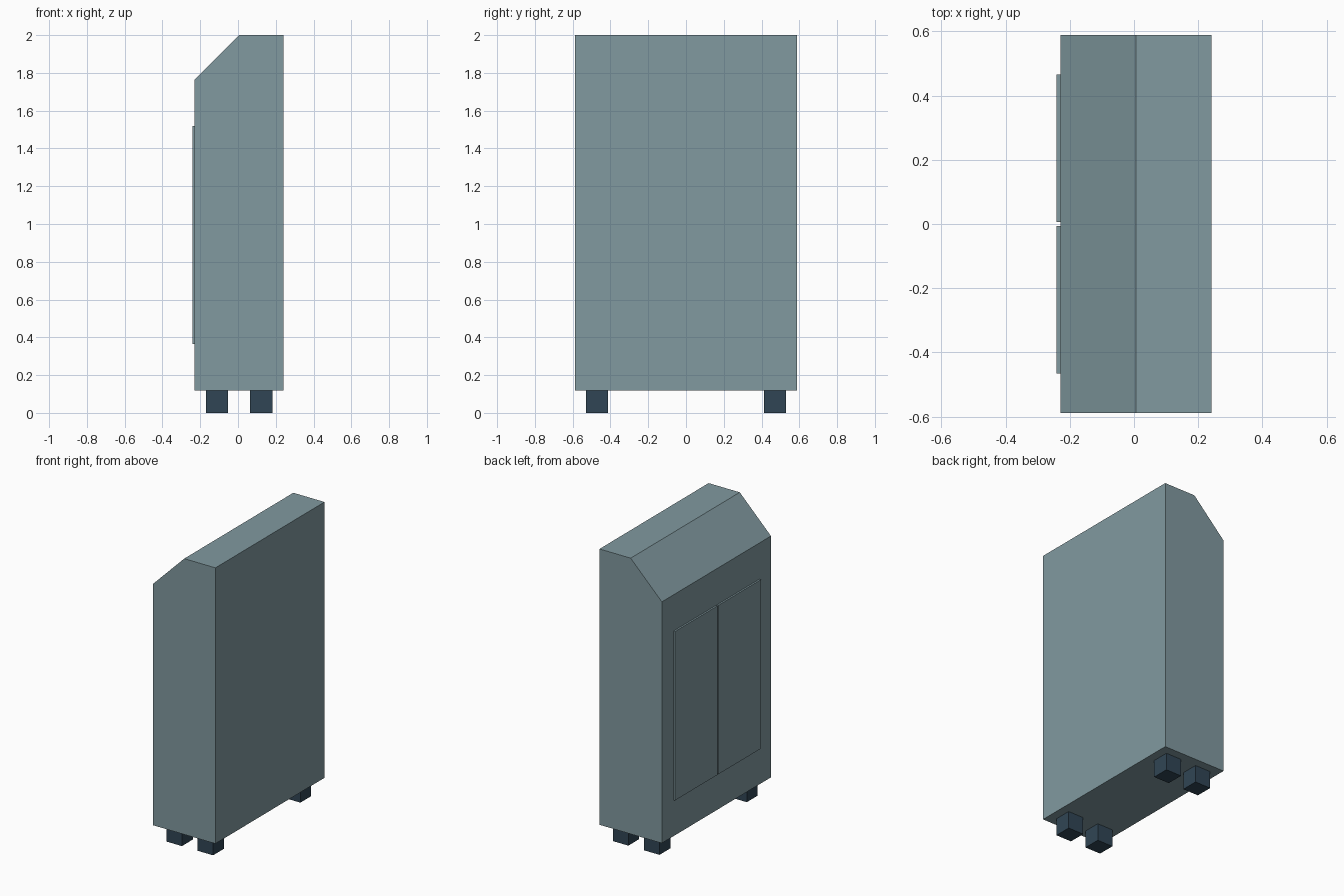
import bpy, bmesh

if "Cube" in bpy.data.objects:
    bpy.data.objects.remove(bpy.data.objects["Cube"])

U = 2 / 17                 # base module: body is 4 x 10 x 16 modules on 1-module feet
CX = 0.05 * U              # body centre, offset by half the door thickness


def material(name, color):
    m = bpy.data.materials.new(name)
    m.diffuse_color = color
    m.use_nodes = True
    m.node_tree.nodes["Principled BSDF"].inputs["Base Color"].default_value = m.diffuse_color
    return m


def box(name, center, size, mat):
    bpy.ops.mesh.primitive_cube_add(size=1, location=center)
    ob = bpy.context.object
    ob.name = name
    ob.scale = size
    bpy.ops.object.transform_apply(location=False, rotation=False, scale=True)
    ob.data.materials.append(mat)
    return ob


def prism(name, profile, half_y, mat):
    bm = bmesh.new()
    face = bm.faces.new([bm.verts.new((x, -half_y, z)) for x, z in profile])
    ext = bmesh.ops.extrude_face_region(bm, geom=[face])
    verts = [g for g in ext["geom"] if isinstance(g, bmesh.types.BMVert)]
    bmesh.ops.translate(bm, verts=verts, vec=(0, 2 * half_y, 0))
    bmesh.ops.recalc_face_normals(bm, faces=bm.faces)
    me = bpy.data.meshes.new(name)
    bm.to_mesh(me)
    bm.free()
    ob = bpy.data.objects.new(name, me)
    bpy.context.collection.objects.link(ob)
    me.materials.append(mat)
    return ob


shell = material("shell_grey", (0.22, 0.32, 0.35, 1))
dark = material("foot_blue", (0.03, 0.06, 0.09, 1))

# Cabinet body with sloped upper edge on the door side
x0, x1 = CX - 2 * U, CX + 2 * U
prism("cabinet_body",
      [(x0, U), (x1, U), (x1, 17 * U), (CX, 17 * U), (x0, 15 * U)], 5 * U, shell)

# Pair of thin doors
for side, label in ((-1, "right"), (1, "left")):
    box(f"door_{label}", (x0 - 0.05 * U, side * 2 * U, 8 * U),
        (0.1 * U, 3.9 * U, 9.8 * U), shell)

# Four cube feet
for sx, row in ((-1, "door_side"), (1, "back_side")):
    for sy, end in ((-1, "front"), (1, "rear")):
        box(f"foot_{row}_{end}", (CX + sx * U, sy * 4 * U, U / 2), (U, U, U), dark)
